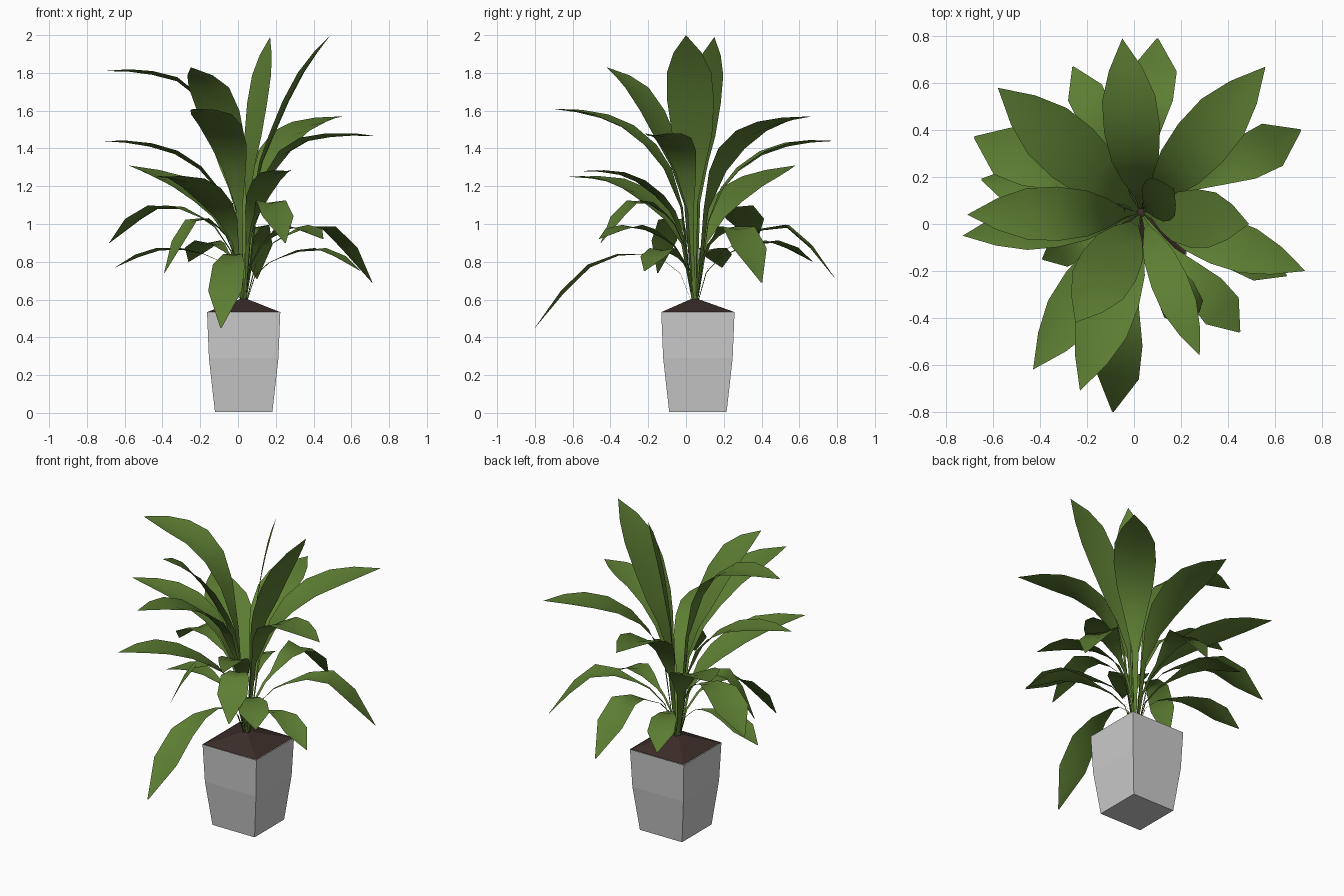
import bpy, bmesh, math
from mathutils import Vector

if "Cube" in bpy.data.objects:
    bpy.data.objects.remove(bpy.data.objects["Cube"])

def material(name, rgb):
    m = bpy.data.materials.new(name)
    m.diffuse_color = (*rgb, 1)
    m.use_nodes = True
    m.node_tree.nodes["Principled BSDF"].inputs["Base Color"].default_value = m.diffuse_color
    return m

GREEN = material("leaf green", (0.11, 0.21, 0.033))
GREY = material("pot grey", (0.60, 0.60, 0.60))
BROWN = material("soil brown", (0.045, 0.027, 0.022))

def make_object(name, bm, mat, smooth=False):
    me = bpy.data.meshes.new(name)
    bm.to_mesh(me)
    bm.free()
    me.materials.append(mat)
    for p in me.polygons:
        p.use_smooth = smooth
    ob = bpy.data.objects.new(name, me)
    bpy.context.collection.objects.link(ob)
    return ob

CX, CY = 0.03, 0.063
CORNERS = [(-1, -1), (1, -1), (1, 1), (-1, 1)]

# Square tapered pot, closed at the bottom
bm = bmesh.new()
rings = [[bm.verts.new((CX + h * sx, CY + h * sy, z)) for sx, sy in CORNERS]
         for h, z in [(0.152, 0.005), (0.184, 0.29), (0.194, 0.535)]]
for lo, hi in zip(rings, rings[1:]):
    for i in range(4):
        j = (i + 1) % 4
        bm.faces.new((lo[i], lo[j], hi[j], hi[i]))
bm.faces.new(rings[0][::-1])
make_object("pot", bm, GREY, False)

# Soil mounded to a low point
bm = bmesh.new()
top = bm.verts.new((CX, CY - 0.02, 0.61))
ring = [bm.verts.new((CX + 0.19 * sx, CY + 0.19 * sy, 0.535)) for sx, sy in CORNERS]
for i in range(4):
    bm.faces.new((ring[i], ring[(i + 1) % 4], top))
make_object("soil", bm, BROWN)

# Leaves: tip x, y, z, height at 30% and 65% of the reach, width
UPPER = [
    (0.49, 0.00, 2.00, 1.45, 1.78, 0.25), (0.17, 0.15, 1.99, 1.45, 1.77, 0.20),
    (-0.25, -0.42, 1.83, 1.42, 1.70, 0.26), (-0.71, 0.04, 1.81, 1.66, 1.79, 0.23),
    (-0.23, -0.71, 1.61, 1.40, 1.56, 0.24), (0.56, 0.67, 1.57, 1.38, 1.52, 0.25),
    (0.73, -0.20, 1.465, 1.37, 1.46, 0.21), (-0.05, 0.79, 1.44, 1.28, 1.41, 0.24),
    (-0.73, -0.05, 1.44, 1.29, 1.41, 0.20), (-0.58, 0.58, 1.31, 1.10, 1.23, 0.27),
    (-0.43, -0.62, 1.25, 1.09, 1.22, 0.24), (0.28, -0.56, 1.28, 1.14, 1.26, 0.16)]
LOWER = [
    (-0.68, 0.37, 0.90, 1.03, 1.08, 0.22), (-0.65, 0.19, 0.77, 0.84, 0.86, 0.16),
    (0.71, 0.40, 0.69, 0.93, 0.97, 0.20), (0.10, 0.79, 0.71, 0.90, 0.98, 0.19),
    (-0.26, 0.67, 0.80, 0.85, 0.90, 0.16), (-0.09, -0.80, 0.45, 0.84, 0.77, 0.18),
    (0.45, -0.46, 0.92, 0.92, 0.98, 0.18), (0.25, -0.45, 0.90, 1.05, 1.11, 0.18),
    (0.65, -0.22, 0.75, 0.82, 0.86, 0.15), (-0.39, -0.15, 0.74, 0.98, 1.01, 0.15)]

# Width share at each station along the reach
UPPER_SHAPE = [(0, .04), (.08, .16), (.18, .55), (.3, .85), (.47, 1), (.65, .95), (.82, .6), (1, 0)]
LOWER_SHAPE = [(0, .05), (.08, .07), (.2, .1), (.3, .16), (.47, .55), (.65, .95), (.82, 1), (1, .04)]

def height(t, knots):
    """Smooth curve through the (t, z) knots."""
    n = len(knots)
    slopes = []
    for i in range(n):
        a, b = knots[max(i - 1, 0)], knots[min(i + 1, n - 1)]
        slopes.append((b[1] - a[1]) / (b[0] - a[0]))
    for i in range(n - 1):
        (t0, z0), (t1, z1) = knots[i], knots[i + 1]
        if t <= t1:
            d = t1 - t0
            u = (t - t0) / d
            return ((2*u**3 - 3*u**2 + 1) * z0 + (u**3 - 2*u**2 + u) * d * slopes[i]
                    + (3*u**2 - 2*u**3) * z1 + (u**3 - u**2) * d * slopes[i + 1])
    return knots[-1][1]

def add_leaf(name, spec, shape):
    x, y, z, z30, z65, width = spec
    reach = Vector((x - CX, y - CY, 0))
    out = reach.normalized()
    side = Vector((-out.y, out.x, 0))
    base = Vector((CX, CY - 0.015, 0)) + out * 0.012
    tip = Vector((x, y, 0))
    knots = [(0, 0.57), (.08, 0.57 + 0.62 * (z30 - 0.57)), (.3, z30), (.65, z65), (1, z)]
    bm = bmesh.new()
    rows = []
    for t, share in shape:
        p = base.lerp(tip, t)
        # keep the stem straight between its knots, curve the blade
        p.z = height(t, knots) if t > .08 else knots[0][1] + t / .08 * (knots[1][1] - knots[0][1])
        half = width * share / 2
        up = Vector((0, 0, half * 0.18))
        rows.append([bm.verts.new(p - side * half + up), bm.verts.new(p),
                     bm.verts.new(p + side * half + up)])
    for a, b in zip(rows, rows[1:]):
        for k in (0, 1):
            bm.faces.new((a[k + 1], a[k], b[k], b[k + 1]))
    bmesh.ops.remove_doubles(bm, verts=bm.verts, dist=0.0005)
    bmesh.ops.recalc_face_normals(bm, faces=bm.faces)
    if sum(f.normal.z * f.calc_area() for f in bm.faces) < 0:
        bmesh.ops.reverse_faces(bm, faces=bm.faces)
    make_object(name, bm, GREEN, True)

for i, spec in enumerate(UPPER):
    add_leaf(f"upper_leaf_{i + 1}", spec, UPPER_SHAPE)
for i, spec in enumerate(LOWER):
    add_leaf(f"lower_leaf_{i + 1}", spec, LOWER_SHAPE)
